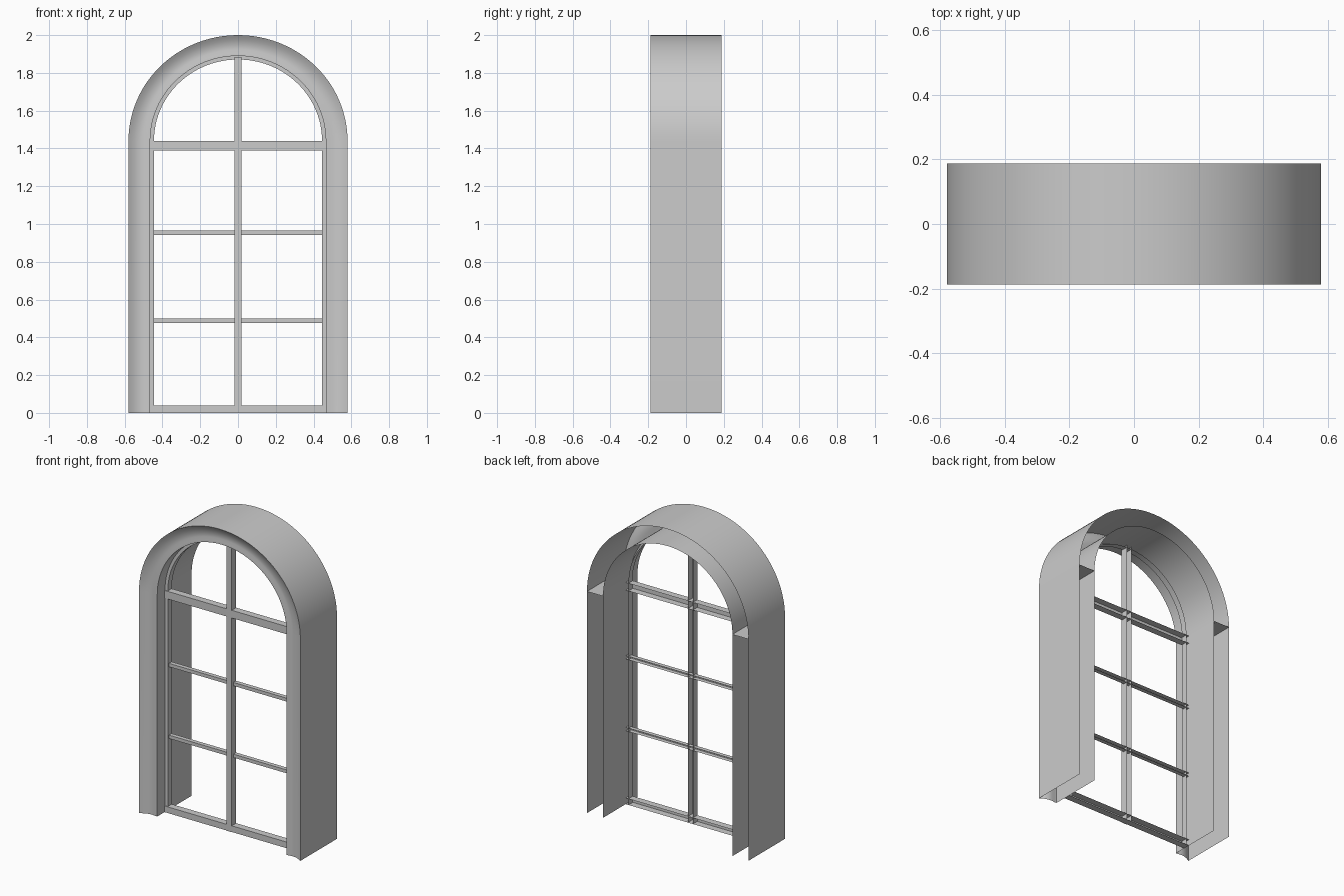
import bpy, bmesh
from math import pi, cos, sin

if "Cube" in bpy.data.objects:
    bpy.data.objects.remove(bpy.data.objects["Cube"])

SPRING = 1.44      # height where the arch starts
W, H = 0.465, 0.45  # opening half width and arch rise
Y = 0.188          # half depth
ARC = 48


def finish(name, bm):
    me = bpy.data.meshes.new(name)
    bm.to_mesh(me)
    bm.free()
    ob = bpy.data.objects.new(name, me)
    bpy.context.collection.objects.link(ob)
    bpy.ops.object.select_all(action='DESELECT')
    ob.select_set(True)
    bpy.context.view_layer.objects.active = ob
    bpy.ops.object.shade_smooth_by_angle(angle=0.6)
    return ob


def arch_path(t):
    """Arch outline offset outward by t from the opening."""
    a, b = W + t, H + t * 0.957
    arc = [(a * cos(pi * i / ARC), SPRING + b * sin(pi * i / ARC)) for i in range(ARC + 1)]
    return [(a, 0)] + arc + [(-a, 0)]


def sweep(name, profile, caps=False):
    """Sweep an open (offset, y) profile along the arch; caps close it at the spring line."""
    bm = bmesh.new()
    rows = [[bm.verts.new((x, y, z)) for x, z in arch_path(t)] for t, y in profile]
    for r0, r1 in zip(rows, rows[1:]):
        for i in range(len(r0) - 1):
            bm.faces.new((r0[i], r0[i + 1], r1[i + 1], r1[i]))
    bmesh.ops.recalc_face_normals(bm, faces=bm.faces)
    if caps:
        for s in (1, -1):
            bm.faces.new([bm.verts.new((s * (W + t), y, SPRING)) for t, y in profile])
    return finish(name, bm)


def channel(name, x0, x1, y0, y1, z0, z1):
    """Bar that is hollow and open at the back and at both ends."""
    bm = bmesh.new()
    bmesh.ops.create_cube(bm, size=1)
    for v in bm.verts:
        v.co = (x1 if v.co.x > 0 else x0, y1 if v.co.y > 0 else y0, z1 if v.co.z > 0 else z0)
    bm.normal_update()
    axis = 0 if x1 - x0 > z1 - z0 else 2
    gone = [f for f in bm.faces if f.normal.y > 0.5 or abs(f.normal[axis]) > 0.5]
    bmesh.ops.delete(bm, geom=gone, context='FACES')
    return finish(name, bm)


# Moulded surround: reveal, coved front, outer wall, open at the back
sweep("surround", [(0, Y), (0, -0.165), (0.015, -0.165), (0.035, -0.161), (0.06, -0.163),
                   (0.085, -0.171), (0.103, -0.181), (0.115, -Y), (0.115, Y)], caps=True)

# Sash lining the opening: front strip and inner edge
sweep("sash", [(0, -0.085), (-0.02, -0.085), (-0.02, -0.045)])

# Rails, mullion and glazing bars
channel("bottom_rail", -W, W, -0.09, -0.045, 0, 0.04)
channel("transom", -W, W, -0.09, -0.045, 1.39, 1.44)
channel("mullion", -0.018, 0.018, -0.093, -0.045, 0.0, SPRING + H - 0.005)
for i, z in enumerate((0.488, 0.954)):
    channel(f"glazing_bar_{i + 1}", -W, W, -0.073, -0.045, z - 0.011, z + 0.011)
